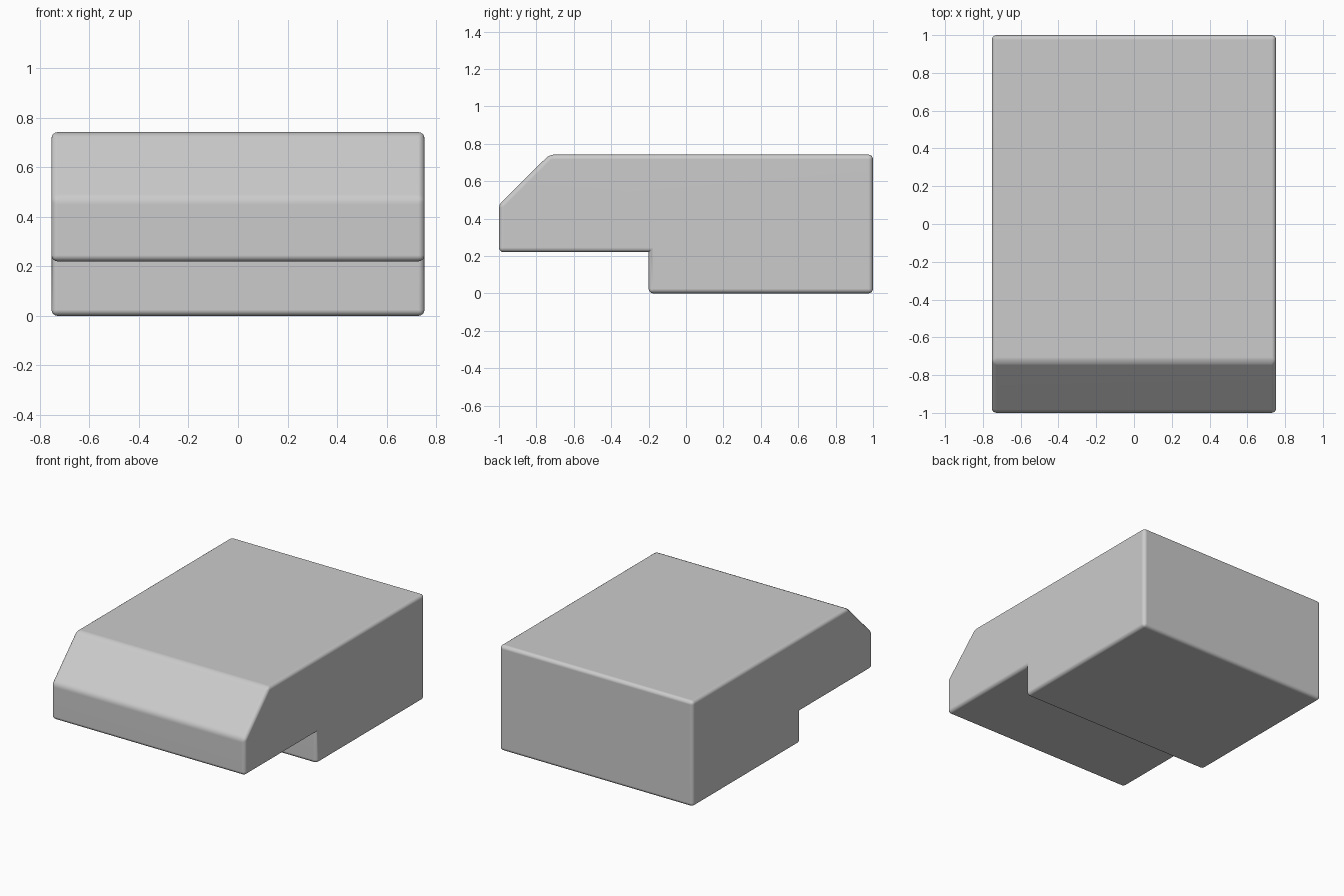
import bpy, bmesh, math

if "Cube" in bpy.data.objects:
    bpy.data.objects.remove(bpy.data.objects["Cube"])

# Side profile (y, z): block with sloped front top edge and undercut front
profile = [(-1, 0.22), (-0.2, 0.22), (-0.2, 0), (1, 0),
           (1, 0.742), (-0.73, 0.742), (-1, 0.475)]
half_width = 0.753

bm = bmesh.new()
face = bm.faces.new([bm.verts.new((-half_width, y, z)) for y, z in profile])
res = bmesh.ops.extrude_face_region(bm, geom=[face])
moved = [v for v in res["geom"] if isinstance(v, bmesh.types.BMVert)]
bmesh.ops.translate(bm, verts=moved, vec=(2 * half_width, 0, 0))
bmesh.ops.recalc_face_normals(bm, faces=bm.faces)

# Round every edge except the inner corner of the undercut
def is_inner(e):
    return all(abs(v.co.y + 0.2) < 1e-4 and abs(v.co.z - 0.22) < 1e-4 for v in e.verts)

edges = [e for e in bm.edges if not is_inner(e)]
bmesh.ops.bevel(bm, geom=edges, offset=0.025, offset_type='OFFSET',
                segments=4, profile=0.5, affect='EDGES', clamp_overlap=True)
bmesh.ops.recalc_face_normals(bm, faces=bm.faces)

mesh = bpy.data.meshes.new("notched_block")
bm.to_mesh(mesh)
bm.free()
block = bpy.data.objects.new("notched_block", mesh)
bpy.context.collection.objects.link(block)

# Smooth rounded edges, flat faces kept flat
bpy.context.view_layer.objects.active = block
block.select_set(True)
bpy.ops.object.shade_smooth_by_angle(angle=math.radians(35))
normals = block.modifiers.new("face_normals", 'WEIGHTED_NORMAL')
normals.keep_sharp = True
